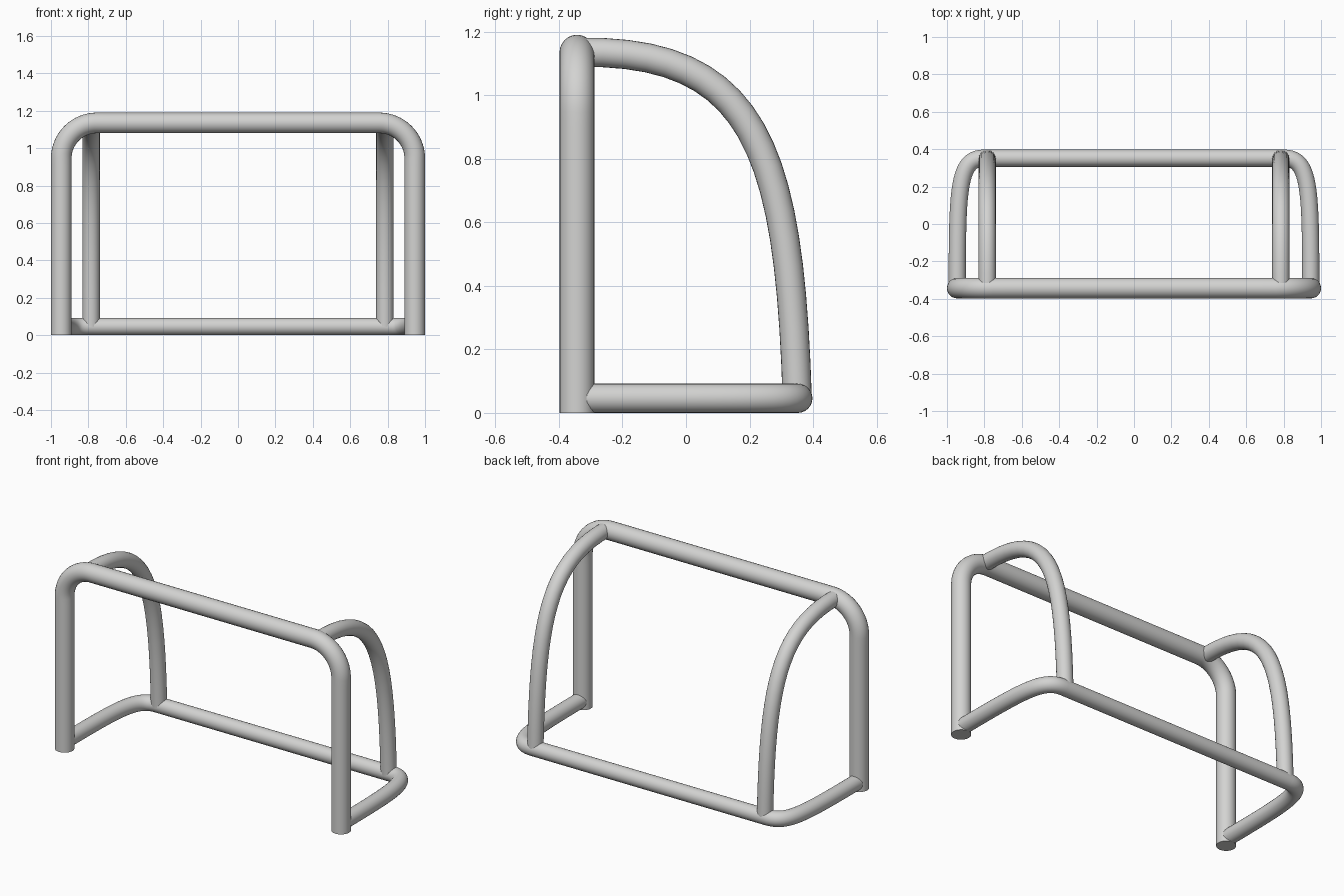
import bpy
import math
from mathutils import Vector

cube = bpy.data.objects.get("Cube")
if cube:
    bpy.data.objects.remove(cube, do_unlink=True)

steel = bpy.data.materials.new("light_grey_metal")
steel.use_nodes = True
GREY = (0.65, 0.65, 0.64, 1)
steel.diffuse_color = GREY
steel.node_tree.nodes["Principled BSDF"].inputs["Base Color"].default_value = GREY


def tube(name, knots, radius):
    """Sweep a capped round tube through knots of (left handle, point, right handle)."""
    curve = bpy.data.curves.new(name + "_path", "CURVE")
    curve.dimensions = "3D"
    curve.resolution_u = 20
    curve.bevel_depth = radius
    curve.bevel_resolution = 10
    curve.use_fill_caps = True
    spline = curve.splines.new("BEZIER")
    spline.bezier_points.add(len(knots) - 1)
    for bp, (left, co, right) in zip(spline.bezier_points, knots):
        bp.handle_left_type = bp.handle_right_type = "FREE"
        bp.handle_left, bp.co, bp.handle_right = left, co, right
    obj = bpy.data.objects.new(name, curve)
    bpy.context.collection.objects.link(obj)
    bpy.ops.object.select_all(action="DESELECT")
    obj.select_set(True)
    bpy.context.view_layer.objects.active = obj
    bpy.ops.object.convert(target="MESH")
    obj = bpy.context.view_layer.objects.active
    obj.data.materials.clear()
    obj.data.materials.append(steel)
    bpy.ops.object.shade_smooth_by_angle(angle=math.radians(40))
    return obj


def knots_from(segments):
    """Join cubic segments (start, handle, handle, end) into knots."""
    knots = []
    incoming = segments[0][0]
    for start, h1, h2, end in segments:
        knots.append((incoming, start, h1))
        incoming = h2
    knots.append((incoming, segments[-1][3], segments[-1][3]))
    return [tuple(Vector(p) for p in k) for k in knots]


def line(a, b):
    a, b = Vector(a), Vector(b)
    return (a, a.lerp(b, 1 / 3), a.lerp(b, 2 / 3), b)


def mirrored(segments):
    """Append the x-mirrored, reversed half, bridged by a straight bar."""
    flip = lambda p: Vector((-p[0], p[1], p[2]))
    other = [tuple(flip(p) for p in reversed(s)) for s in reversed(segments)]
    return segments + [line(segments[-1][3], other[0][0])] + other


FRONT_Y, BACK_Y = -0.343, 0.352
SIDE_X, TOP_Z = 0.945, 1.135
FRAME_R, RAIL_R = 0.055, 0.046
BEND = 0.19
K = BEND * 0.448

# Front frame: two posts and a crossbar with rounded corners
bend_z, bend_x = TOP_Z - BEND, SIDE_X - BEND
half_frame = [
    line((SIDE_X, FRONT_Y, 0), (SIDE_X, FRONT_Y, bend_z)),
    ((SIDE_X, FRONT_Y, bend_z), (SIDE_X, FRONT_Y, TOP_Z - K),
     (SIDE_X - K, FRONT_Y, TOP_Z), (bend_x, FRONT_Y, TOP_Z)),
]
tube("front_frame", knots_from(mirrored(half_frame)), FRAME_R)

# Ground rail: sides sweep inward to the straight back bar
half_rail = [((SIDE_X, FRONT_Y, RAIL_R), (SIDE_X, 0.2, RAIL_R),
              (0.94, BACK_Y, RAIL_R), (0.8, BACK_Y, RAIL_R))]
tube("ground_rail", knots_from(mirrored(half_rail)), RAIL_R)

# Curved braces from the crossbar down to the back bar
for side, x in (("left", 0.785), ("right", -0.785)):
    arch = [((x, FRONT_Y, TOP_Z), (x, 0.22, 1.145),
             (x, 0.325, 0.83), (x, 0.35, RAIL_R))]
    tube(side + "_brace", knots_from(arch), RAIL_R)
